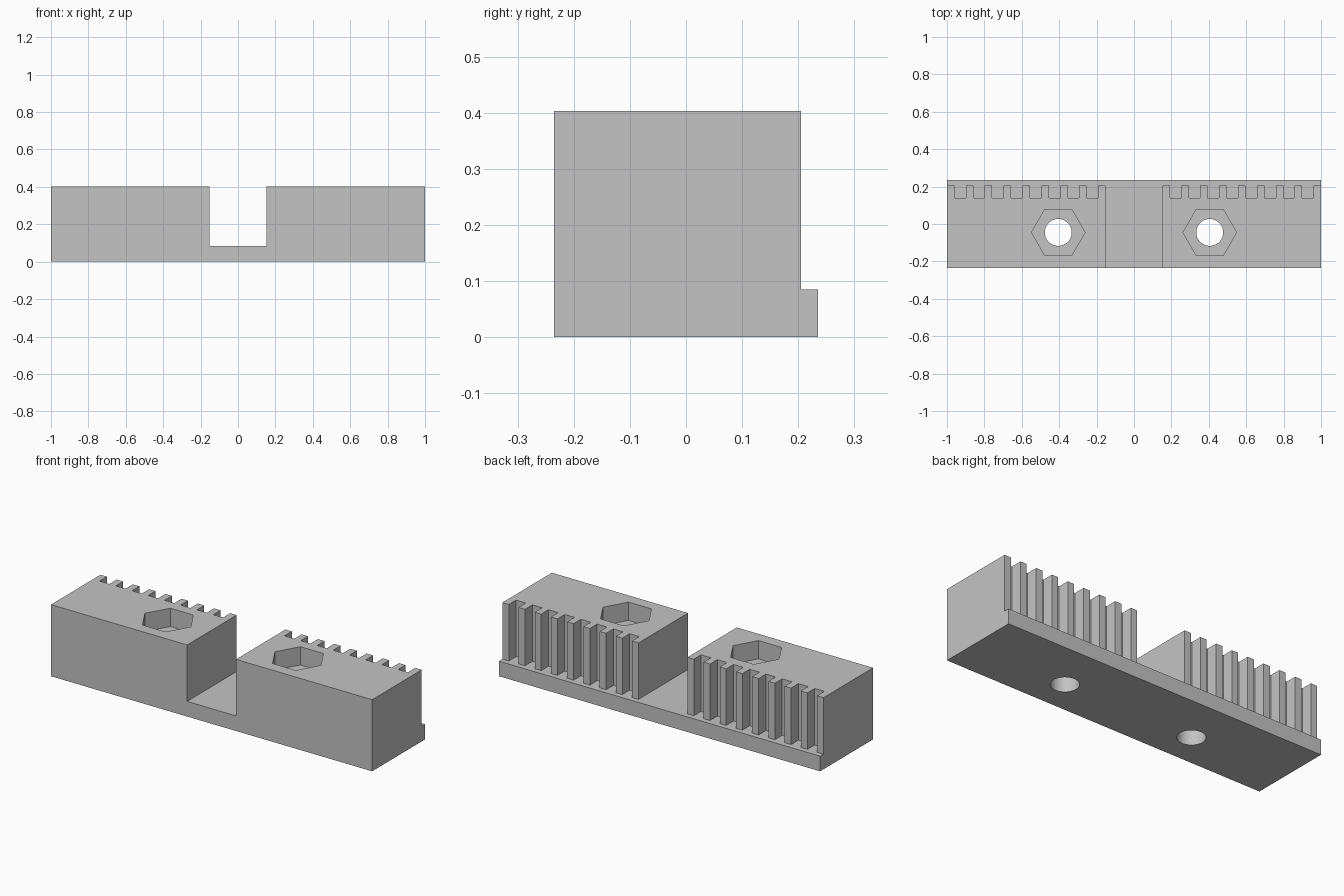
import bpy, bmesh, math

cube = bpy.data.objects.get("Cube")
if cube:
    bpy.data.objects.remove(cube, do_unlink=True)

BACK, FRONT, TOOTH_TIP, TOOTH_ROOT = 0.235, -0.235, 0.205, 0.14
TOP, LEDGE, NOTCH = 0.403, 0.085, 0.152
TEETH, TOOTH_W = 9, 0.04
BOLT_X, BOLT_Y, HOLE_R, NUT_R, NUT_FLOOR = 0.405, -0.045, 0.072, 0.143, 0.3

grey = bpy.data.materials.new("plain grey")
grey.use_nodes = True
colour = (0.55, 0.55, 0.55, 1)
grey.diffuse_color = colour
grey.node_tree.nodes["Principled BSDF"].inputs["Base Color"].default_value = colour


def prism(name, outline, z0, z1):
    """Extrude a flat outline from z0 up to z1."""
    bm = bmesh.new()
    face = bm.faces.new([bm.verts.new((x, y, z0)) for x, y in outline])
    new = bmesh.ops.extrude_face_region(bm, geom=[face])["geom"]
    moved = [v for v in new if isinstance(v, bmesh.types.BMVert)]
    bmesh.ops.translate(bm, verts=moved, vec=(0, 0, z1 - z0))
    bmesh.ops.recalc_face_normals(bm, faces=bm.faces)
    mesh = bpy.data.meshes.new(name)
    bm.to_mesh(mesh)
    bm.free()
    mesh.materials.append(grey)
    obj = bpy.data.objects.new(name, mesh)
    bpy.context.collection.objects.link(obj)
    return obj


def ring(x, y, radius, sides):
    steps = [math.tau * i / sides for i in range(sides)]
    return [(x + radius * math.cos(a), y + radius * math.sin(a)) for a in steps]


def cut(body, cutter):
    mod = body.modifiers.new("cut", "BOOLEAN")
    mod.operation = "DIFFERENCE"
    mod.solver = "EXACT"
    mod.object = cutter
    bpy.context.view_layer.objects.active = body
    bpy.ops.object.modifier_apply(modifier=mod.name)
    bpy.data.objects.remove(cutter, do_unlink=True)


# Solid block
body = prism("toothed_clamp_block",
             [(-1, FRONT), (1, FRONT), (1, BACK), (-1, BACK)], 0, TOP)

# Comb outline of the right half: central notch, tooth gaps, space over the ledge
pitch = (1 - NOTCH - TOOTH_W) / (TEETH - 1)
half = [(NOTCH, FRONT - 0.1), (NOTCH, TOOTH_TIP)]
for i in range(TEETH - 1):
    start = NOTCH + i * pitch + TOOTH_W
    end = NOTCH + (i + 1) * pitch
    half += [(start, TOOTH_TIP), (start, TOOTH_ROOT), (end, TOOTH_ROOT), (end, TOOTH_TIP)]
half += [(1.1, TOOTH_TIP), (1.1, BACK + 0.1)]
mirrored = [(-x, y) for x, y in reversed(half)]
cut(body, prism("comb_cutter", half + mirrored, LEDGE, TOP + 0.1))

# Bolt holes with hexagonal nut pockets
for side in (-1, 1):
    x = side * BOLT_X
    cut(body, prism("nut_cutter", ring(x, BOLT_Y, NUT_R, 6), NUT_FLOOR, TOP + 0.1))
    cut(body, prism("hole_cutter", ring(x, BOLT_Y, HOLE_R, 48), -0.1, TOP + 0.1))

# Smooth round holes, sharp edges elsewhere
bpy.ops.object.select_all(action="DESELECT")
body.select_set(True)
bpy.context.view_layer.objects.active = body
bpy.ops.object.shade_smooth_by_angle(angle=math.radians(30))
